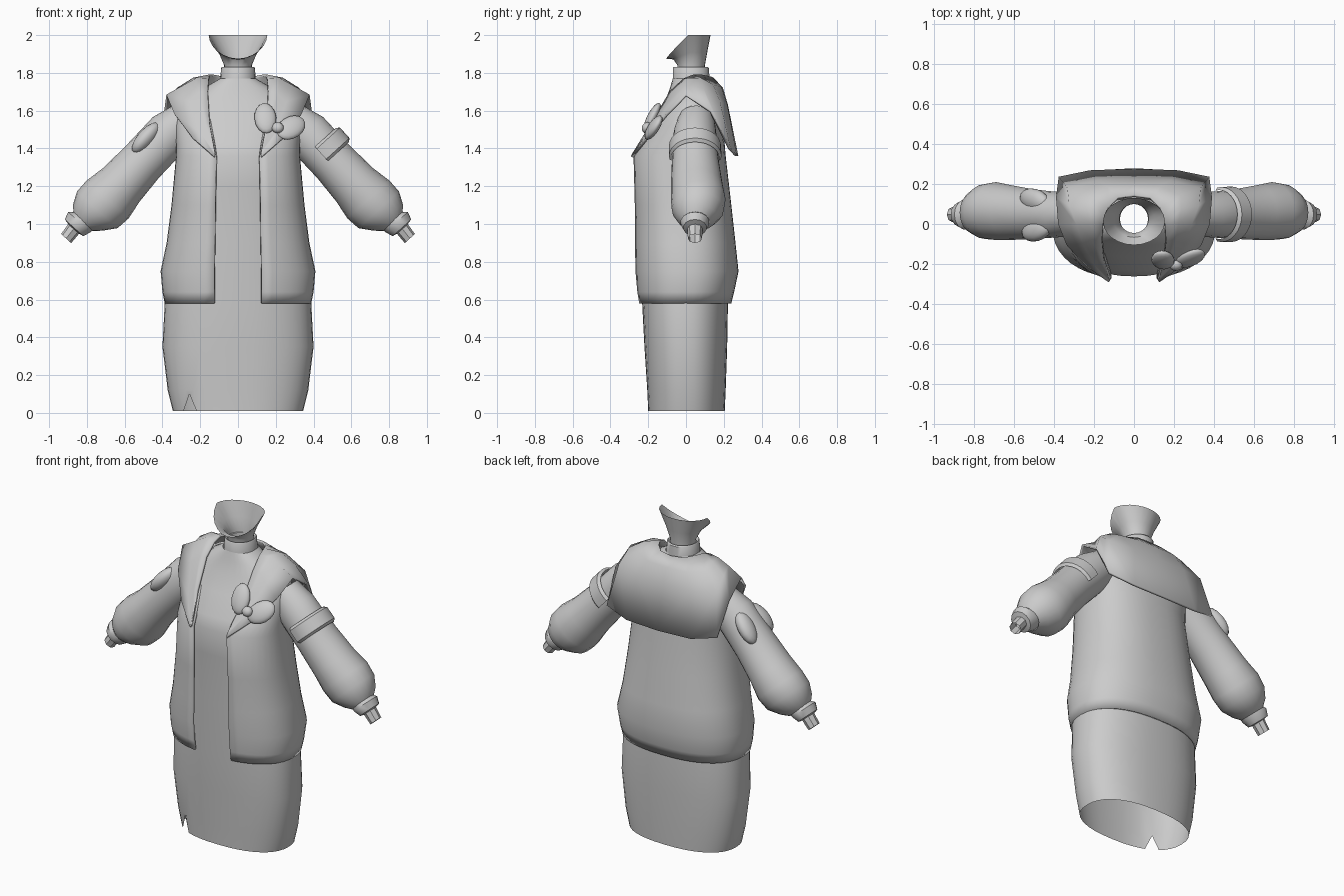
import bpy, bmesh, math
from mathutils import Vector, Matrix

if "Cube" in bpy.data.objects:
    bpy.data.objects.remove(bpy.data.objects["Cube"])

grey = bpy.data.materials.new("plain_grey")
grey.diffuse_color = (0.6, 0.6, 0.6, 1)
grey.use_nodes = True
grey.node_tree.nodes["Principled BSDF"].inputs["Base Color"].default_value = grey.diffuse_color


def finish(ob, angle=40):
    ob.data.materials.append(grey)
    bpy.ops.object.select_all(action='DESELECT')
    bpy.context.view_layer.objects.active = ob
    ob.select_set(True)
    bpy.ops.object.shade_smooth_by_angle(angle=math.radians(angle))
    return ob


def loft(name, rings, closed=True, cap=False, thick=0, offset=-1, mirror=False, angle=40):
    """Skin a list of equal-length point rings."""
    bm = bmesh.new()
    rows = [[bm.verts.new(p) for p in r] for r in rings]
    n = len(rows[0])
    for a, b in zip(rows, rows[1:]):
        for j in range(n if closed else n - 1):
            k = (j + 1) % n
            bm.faces.new((a[j], a[k], b[k], b[j]))
    if cap:
        bm.faces.new(rows[-1])
    if closed:
        bmesh.ops.recalc_face_normals(bm, faces=bm.faces)
    me = bpy.data.meshes.new(name)
    bm.to_mesh(me)
    bm.free()
    ob = bpy.data.objects.new(name, me)
    bpy.context.collection.objects.link(ob)
    if mirror:
        m = ob.modifiers.new("mirror", 'MIRROR')
        m.use_clip = True
    if thick:
        s = ob.modifiers.new("thickness", 'SOLIDIFY')
        s.thickness, s.offset = thick, offset
    return finish(ob, angle)


def oval(z, w, yf, yb, gap=0.0, n=40, p=0.85):
    """Rounded section, counted from the front; a gap leaves the front open."""
    a0 = math.asin((gap / w) ** (1 / p)) if gap else 0
    pts = []
    for i in range(n):
        a = a0 + (2 * math.pi - 2 * a0) * i / (n - 1 if gap else n)
        s, c = math.sin(a), -math.cos(a)
        x = w * math.copysign(abs(s) ** p, s)
        y = (yf + yb) / 2 + (yb - yf) / 2 * math.copysign(abs(c) ** p, c)
        pts.append(Vector((x, y, z)))
    return pts


# dress, with a small slit in the hem
dress = [oval(*r) for r in (
    (0.01, 0.345, -0.20, 0.205), (0.12, 0.372, -0.205, 0.21), (0.35, 0.40, -0.22, 0.218),
    (0.58, 0.388, -0.232, 0.222), (0.9, 0.34, -0.24, 0.21), (1.2, 0.31, -0.252, 0.19),
    (1.36, 0.30, -0.262, 0.18), (1.43, 0.30, -0.235, 0.18), (1.55, 0.30, -0.165, 0.16),
    (1.65, 0.27, -0.11, 0.14), (1.72, 0.18, -0.085, 0.125), (1.77, 0.095, -0.07, 0.12))]
slit = min((p for p in dress[0] if p.y < 0), key=lambda p: abs(p.x + 0.245))
slit.z = 0.1
loft("dress", dress)

# high collar band with a turned-in rim
loft("neck_band", [oval(z, w, yf, yb, n=24, p=1) for z, w, yf, yb in (
    (1.74, 0.095, -0.07, 0.125), (1.825, 0.09, -0.07, 0.122), (1.832, 0.085, -0.065, 0.115),
    (1.82, 0.07, -0.05, 0.10))])

# neck flaring to the open jaw line
rim = []
for i in range(24):
    a = 2 * math.pi * i / 24
    t = (1 - math.cos(a)) / 2
    rim.append((0.155 * math.sin(a), -0.105 + 0.235 * t, 1.875 + 0.125 * min(1, t / 0.5) ** 0.9))
loft("neck", [oval(1.76, 0.078, -0.05, 0.10, n=24, p=1),
              oval(1.84, 0.073, -0.045, 0.10, n=24, p=1),
              [Vector(q).lerp(p, 0.3) for p, q in zip(rim, oval(1.87, 0.08, -0.05, 0.105, n=24, p=1))],
              rim])

# open jacket
jacket = [oval(z, w, yf, yb, g, 41) for z, w, yf, yb, g in (
    (0.58, 0.388, -0.255, 0.24, 0.125), (0.64, 0.40, -0.265, 0.255, 0.125),
    (0.75, 0.41, -0.275, 0.278, 0.125), (0.9, 0.378, -0.278, 0.262, 0.122),
    (1.1, 0.352, -0.28, 0.24, 0.12), (1.36, 0.328, -0.287, 0.21, 0.115),
    (1.42, 0.328, -0.25, 0.205, 0.122), (1.52, 0.335, -0.185, 0.195, 0.14),
    (1.61, 0.325, -0.12, 0.175, 0.155), (1.68, 0.27, -0.08, 0.155, 0.155),
    (1.73, 0.18, -0.06, 0.14, 0.15))]
loft("jacket", jacket, closed=False, thick=0.014)

# broad square collar: inner, middle and outer edges, back centre to lapel tip
inner = [(0, .14, 1.77), (.08, .13, 1.775), (.13, .08, 1.785), (.15, .04, 1.785), (.155, -.01, 1.765),
         (.16, -.08, 1.70), (.15, -.18, 1.53), (.12, -.282, 1.365)]
middle = [(0, .215, 1.63), (.18, .212, 1.63), (.33, .175, 1.645), (.32, .09, 1.715), (.285, .0, 1.73),
          (.255, -.09, 1.645), (.20, -.195, 1.485), (.123, -.284, 1.36)]
outer = [(0, .27, 1.36), (.22, .262, 1.365), (.375, .23, 1.40), (.385, .13, 1.595), (.375, .0, 1.68),
         (.335, -.10, 1.58), (.24, -.205, 1.455), (.126, -.286, 1.355)]
upper = [Vector(a).lerp(Vector(b), 0.5) + Vector((0, .012, .018)) for a, b in zip(inner, middle)]
loft("square_collar", [outer, middle, upper, inner], closed=False, thick=0.014, offset=0, mirror=True, angle=60)

# arms: sections at right angles to the arm line
ALONG = Vector((0.67, 0, -0.74))
OUT = Vector((0.74, 0, 0.67))


def section(cx, cz, r, y0, y1, start=0, end=2 * math.pi, n=20):
    full = end - start > 6
    ring = []
    for i in range(n):
        a = start + (end - start) * i / (n if full else n - 1)
        ring.append(Vector((cx, (y0 + y1) / 2, cz)) + OUT * (r * math.cos(a))
                    + Vector((0, (y1 - y0) / 2 * math.sin(a), 0)))
    return ring


sleeve = ((.27, 1.56, .10, -.04, .15), (.36, 1.485, .122, -.065, .16), (.43, 1.41, .122, -.07, .165),
          (.51, 1.325, .122, -.075, .175), (.62, 1.205, .132, -.08, .195), (.69, 1.13, .15, -.08, .21),
          (.745, 1.075, .145, -.075, .20), (.795, 1.035, .105, -.05, .165), (.82, 1.01, .07, -.02, .125))
cuff = ((.81, 1.02, .068, -.02, .12), (.84, 1.01, .08, -.03, .125), (.868, .98, .066, -.015, .11),
        (.872, .975, .035, .01, .08))
wrist = ((.85, 1.0, .04, .005, .09), (.91, .923, .036, .01, .085))
for side, s in (("left", 1), ("right", -1)):
    for part, rows, n in (("sleeve", sleeve, 20), ("cuff", cuff, 14), ("wrist", wrist, 8)):
        rings = [[(p.x * s, p.y, p.z) for p in section(*r, n=n)] for r in rows]
        loft(f"{side}_{part}", rings)

# arm band over the outside of one sleeve
loft("arm_band", [section(*r, start=-1.75, end=1.75, n=17) for r in (
    (.425, 1.425, .125, -.075, .17), (.435, 1.415, .142, -.09, .185),
    (.485, 1.36, .142, -.09, .188), (.495, 1.35, .125, -.078, .175))], closed=False)


def lobe(name, loc, size, axes):
    """Flattened rounded pad whose local axes follow the given directions."""
    bm = bmesh.new()
    bmesh.ops.create_uvsphere(bm, u_segments=16, v_segments=10, radius=1)
    x = Vector(axes[0]).normalized()
    z = x.cross(Vector(axes[1])).normalized()
    rot = Matrix((x, z.cross(x), z)).transposed().to_4x4()
    bm.transform(Matrix.Translation(loc) @ rot @ Matrix.Diagonal((*size, 1)))
    me = bpy.data.meshes.new(name)
    bm.to_mesh(me)
    bm.free()
    ob = bpy.data.objects.new(name, me)
    bpy.context.collection.objects.link(ob)
    finish(ob, 60)


# bow on the chest: each pad is long, wide, then thin
lobe("chest_bow_inner", (.145, -.18, 1.56), (.09, .058, .028), ((-.1, .5, 1), (1, 0, 0)))
lobe("chest_bow_outer", (.28, -.172, 1.51), (.088, .062, .028), ((.8, .45, .55), (-.5, .35, .8)))
lobe("chest_bow_knot", (.21, -.208, 1.51), (.032, .03, .025), ((1, 0, 0), (0, .5, 1)))

# bow on the outside of the other sleeve
lobe("sleeve_bow_front", (-.485, -.025, 1.455), (.105, .062, .045), ((-.67, -.2, -.74), (.1, 1, -.2)))
lobe("sleeve_bow_back", (-.495, .115, 1.45), (.105, .062, .045), ((-.67, .2, -.74), (-.1, 1, .2)))
lobe("sleeve_bow_knot", (-.515, .045, 1.43), (.035, .035, .03), ((-.67, 0, -.74), (0, 1, 0)))
